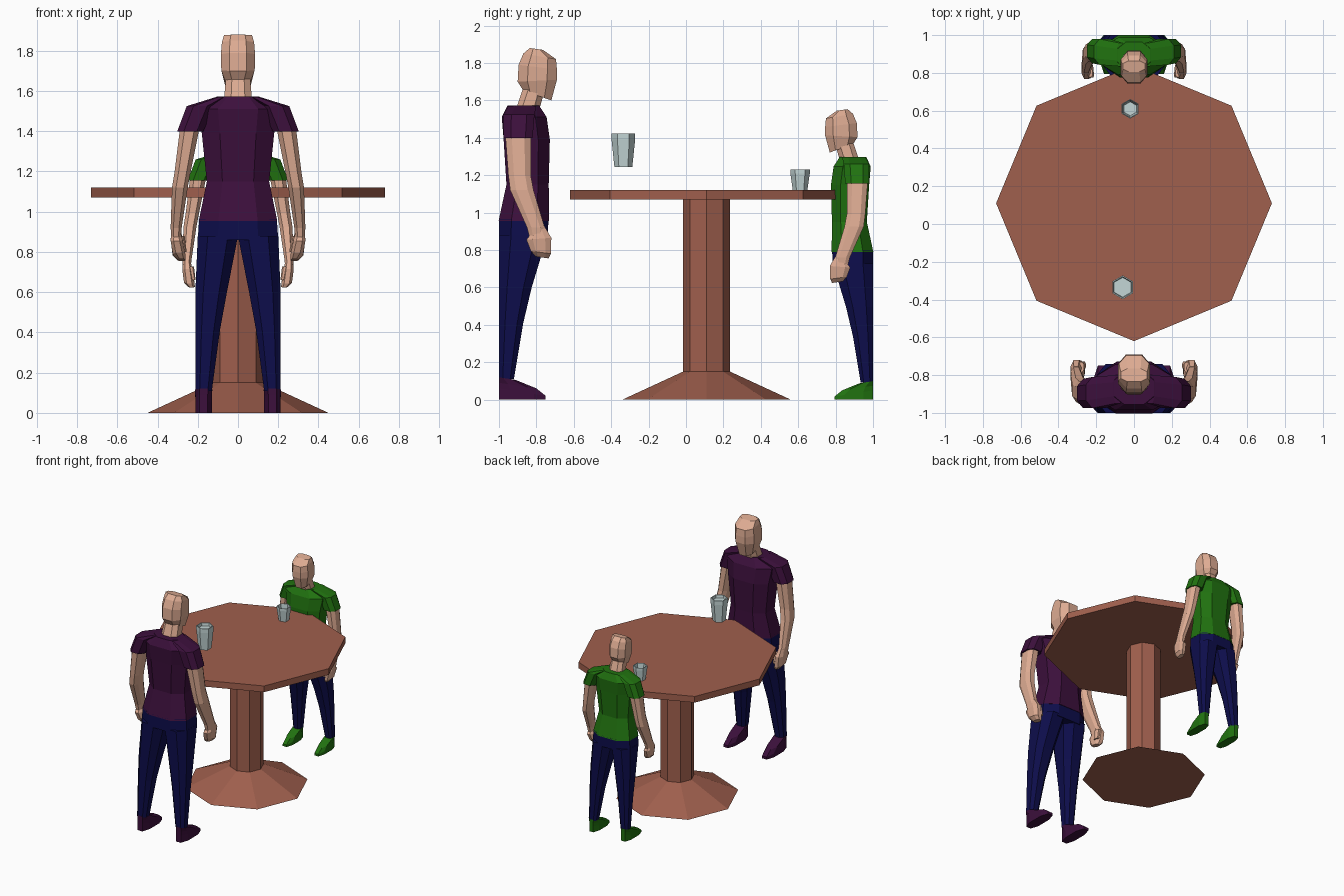
import bpy, bmesh, math

if "Cube" in bpy.data.objects:
    bpy.data.objects.remove(bpy.data.objects["Cube"])


def material(name, rgb):
    m = bpy.data.materials.new(name)
    m.diffuse_color = (*rgb, 1)
    m.use_nodes = True
    m.node_tree.nodes["Principled BSDF"].inputs["Base Color"].default_value = m.diffuse_color
    return m


WOOD = material("wood_brown", (0.35, 0.115, 0.075))
SKIN = material("skin", (0.73, 0.41, 0.29))
PURPLE = material("purple_cloth", (0.045, 0.005, 0.045))
GREEN = material("green_cloth", (0.015, 0.17, 0.005))
NAVY = material("navy_cloth", (0.004, 0.004, 0.07))
GLASS = material("pale_glass", (0.55, 0.67, 0.67))


def skin_rings(name, rings, mat):
    """Bridge rings of points into a closed, flat-shaded mesh."""
    bm = bmesh.new()
    loops = [[bm.verts.new(p) for p in ring] for ring in rings]
    n = len(loops[0])
    for a, b in zip(loops, loops[1:]):
        for i in range(n):
            j = (i + 1) % n
            bm.faces.new((a[i], a[j], b[j], b[i]))
    bm.faces.new(loops[0][::-1])
    bm.faces.new(loops[-1])
    bmesh.ops.recalc_face_normals(bm, faces=bm.faces)
    mesh = bpy.data.meshes.new(name)
    bm.to_mesh(mesh)
    bm.free()
    mesh.materials.append(mat)
    ob = bpy.data.objects.new(name, mesh)
    bpy.context.collection.objects.link(ob)
    return ob


def lathe(name, centre, sides, profile, mat, turn=0.0):
    """Regular prism from (radius, height) pairs."""
    angles = [turn + 2 * math.pi * i / sides for i in range(sides)]
    rings = [[(centre[0] + r * math.cos(a), centre[1] + r * math.sin(a), z)
              for a in angles] for r, z in profile]
    return skin_rings(name, rings, mat)


def ring(x0, x1, d0, d1, zb, zf=None, c=0.25):
    """Chamfered rectangle; d runs from back to front, height may tilt."""
    zf = zb if zf is None else zf
    cx, cd = c * (x1 - x0), c * (d1 - d0)
    pts = [(x0 + cx, d0), (x1 - cx, d0), (x1, d0 + cd), (x1, d1 - cd),
           (x1 - cx, d1), (x0 + cx, d1), (x0, d1 - cd), (x0, d0 + cd)]
    return [(x, d, zb + (zf - zb) * (d - d0) / (d1 - d0)) for x, d in pts]


def person(label, shirt, scale, facing):
    def part(name, rings, mat, side=1):
        placed = [[(side * x * scale, facing * (d * scale - 1), z * scale)
                   for x, d, z in r] for r in rings]
        skin_rings(f"{label}_{name}", placed, mat)

    # Head and neck
    part("head", [ring(-.06, .06, .13, .28, 1.652, 1.60),
                  ring(-.083, .083, .10, .31, 1.70, 1.71),
                  ring(-.085, .085, .105, .31, 1.79, 1.765),
                  ring(-.08, .08, .13, .305, 1.85, 1.82),
                  ring(-.07, .07, .165, .235, 1.88, 1.87)], SKIN)
    part("neck", [ring(-.07, .07, .09, .215, 1.55),
                  ring(-.06, .06, .13, .25, 1.67)], SKIN)
    # Shirt body and trouser seat
    part("shirt", [ring(-.195, .195, -.002, .268, .955),
                   ring(-.155, .155, .04, .266, 1.15),
                   ring(-.18, .18, .025, .272, 1.39),
                   ring(-.20, .20, .015, .255, 1.51),
                   ring(-.105, .105, .045, .215, 1.572)], shirt)
    part("trouser_seat", [ring(-.20, .20, 0, .26, .86),
                          ring(-.193, .193, 0, .265, .965)], NAVY)
    for side, lr in ((1, "right"), (-1, "left")):
        # Sleeve, arm and hand
        part(f"sleeve_{lr}", [ring(.172, .302, .025, .18, 1.40),
                              ring(.12, .255, .025, .19, 1.525),
                              ring(.06, .11, .05, .20, 1.57)], shirt, side)
        part(f"arm_{lr}", [ring(.285, .33, .165, .24, .86),
                           ring(.28, .335, .15, .245, .92),
                           ring(.25, .328, .06, .185, 1.12),
                           ring(.235, .315, .05, .17, 1.20),
                           ring(.195, .29, .035, .17, 1.40),
                           ring(.20, .28, .05, .16, 1.45)], SKIN, side)
        part(f"hand_{lr}", [ring(.26, .30, .195, .265, .765, .755),
                            ring(.262, .325, .17, .277, .795, .78),
                            ring(.275, .335, .147, .28, .855, .865),
                            ring(.285, .33, .17, .245, .885, .925)], SKIN, side)
        part(f"thumb_{lr}", [ring(.255, .28, .23, .272, .80),
                             ring(.265, .30, .215, .27, .88)], SKIN, side)
        # Trouser leg and shoe
        part(f"trouser_leg_{lr}", [ring(.13, .21, 0, .08, .11),
                                   ring(.09, .212, 0, .13, .41),
                                   ring(.055, .212, 0, .175, .60),
                                   ring(0, .20, 0, .26, .88)], NAVY, side)
        part(f"shoe_{lr}", [ring(.13, .212, 0, .25, 0),
                            ring(.13, .212, 0, .25, .06, .02),
                            ring(.13, .212, 0, .20, .09, .06),
                            ring(.128, .214, -.001, .09, .12, .105)], shirt, side)


# Table: octagonal top, post and sloping foot
C = (0, 0.11)
lathe("table_top", C, 8, [(.73, 1.07), (.73, 1.12)], WOOD)
lathe("table_post", C, 8, [(.125, .14), (.125, 1.075)], WOOD)
lathe("table_foot", C, 8, [(.45, 0), (.125, .15)], WOOD)

# Cups with a hollow top, one lifted and one on the table
lathe("raised_cup", (-.06, -.335), 6,
      [(.048, 1.245), (.063, 1.39), (.063, 1.423), (.056, 1.423), (.052, 1.40)],
      GLASS, math.pi / 6)
lathe("resting_cup", (-.02, .61), 6,
      [(.039, 1.12), (.052, 1.21), (.052, 1.23), (.047, 1.23), (.037, 1.13)],
      GLASS, math.pi / 6)

# Two people facing each other across the table
person("tall_person", PURPLE, 1.0, 1)
person("short_person", GREEN, 0.826, -1)
